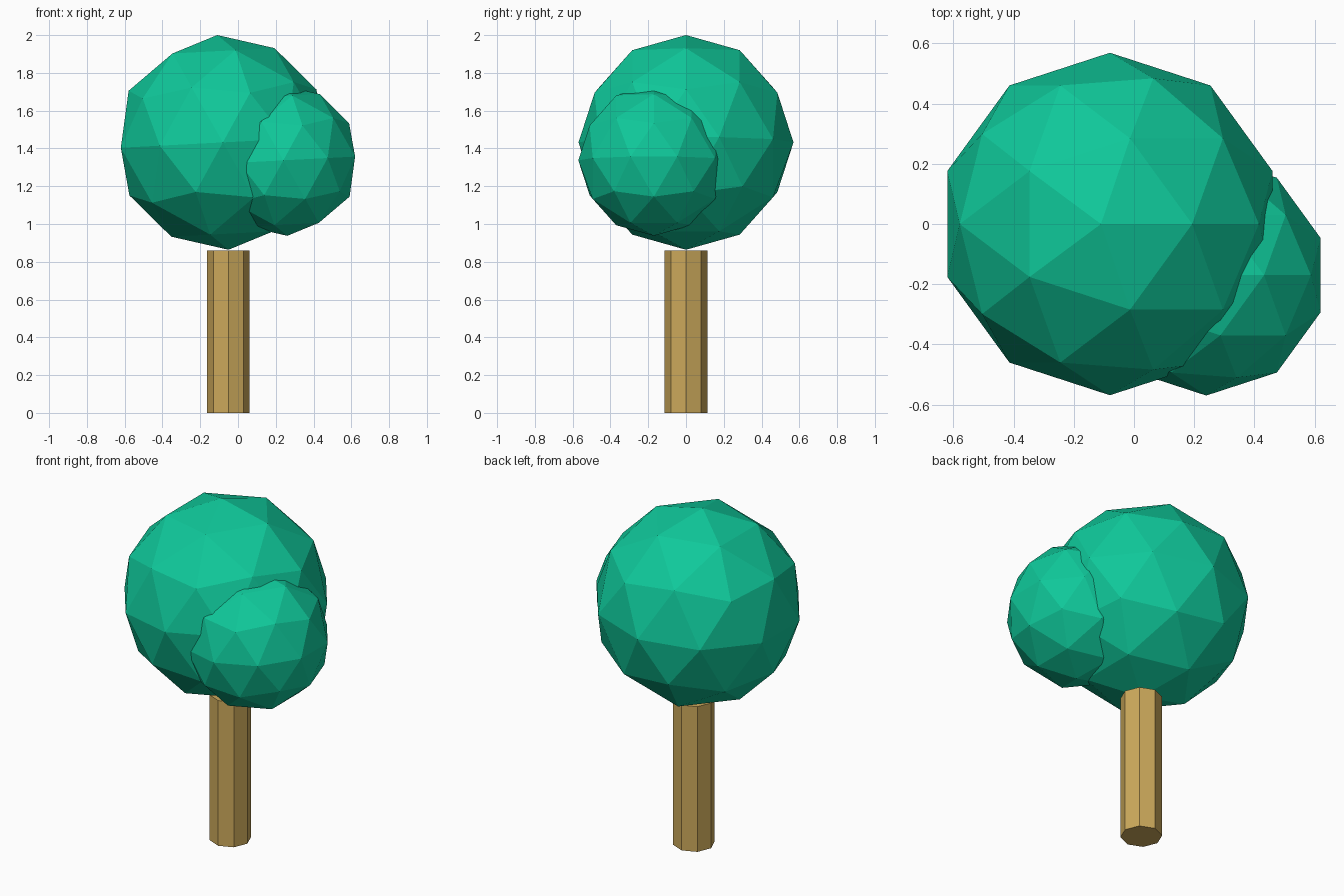
import bpy
import math

cube = bpy.data.objects.get("Cube")
if cube:
    bpy.data.objects.remove(cube, do_unlink=True)


def linear(c):
    c /= 255
    return c / 12.92 if c <= 0.04045 else ((c + 0.055) / 1.055) ** 2.4


def make_material(name, rgb):
    mat = bpy.data.materials.new(name)
    colour = (*map(linear, rgb), 1)
    mat.diffuse_color = colour
    mat.use_nodes = True
    shader = next(n for n in mat.node_tree.nodes if n.type == "BSDF_PRINCIPLED")
    shader.inputs["Base Color"].default_value = colour
    return mat


def finish(name, mat):
    obj = bpy.context.object
    obj.name = name
    obj.data.materials.append(mat)
    bpy.ops.object.shade_flat()
    return obj


leaf_green = make_material("leaf green", (15, 200, 154))
bark_tan = make_material("bark tan", (204, 169, 91))


def foliage(name, radius, centre):
    # Faceted ball, leaning slightly to the side
    bpy.ops.mesh.primitive_ico_sphere_add(
        subdivisions=2, radius=radius, location=centre,
        rotation=(0, math.radians(-3), 0))
    return finish(name, leaf_green)


# Crown
foliage("main_foliage", 0.569, (-0.08, 0, 1.432))
foliage("side_foliage", 0.4, (0.24, -0.17, 1.337))

# Trunk: eight-sided post
height = 0.86
bpy.ops.mesh.primitive_cylinder_add(
    vertices=8, radius=0.113, depth=height, location=(-0.051, 0, height / 2))
finish("trunk", bark_tan)
